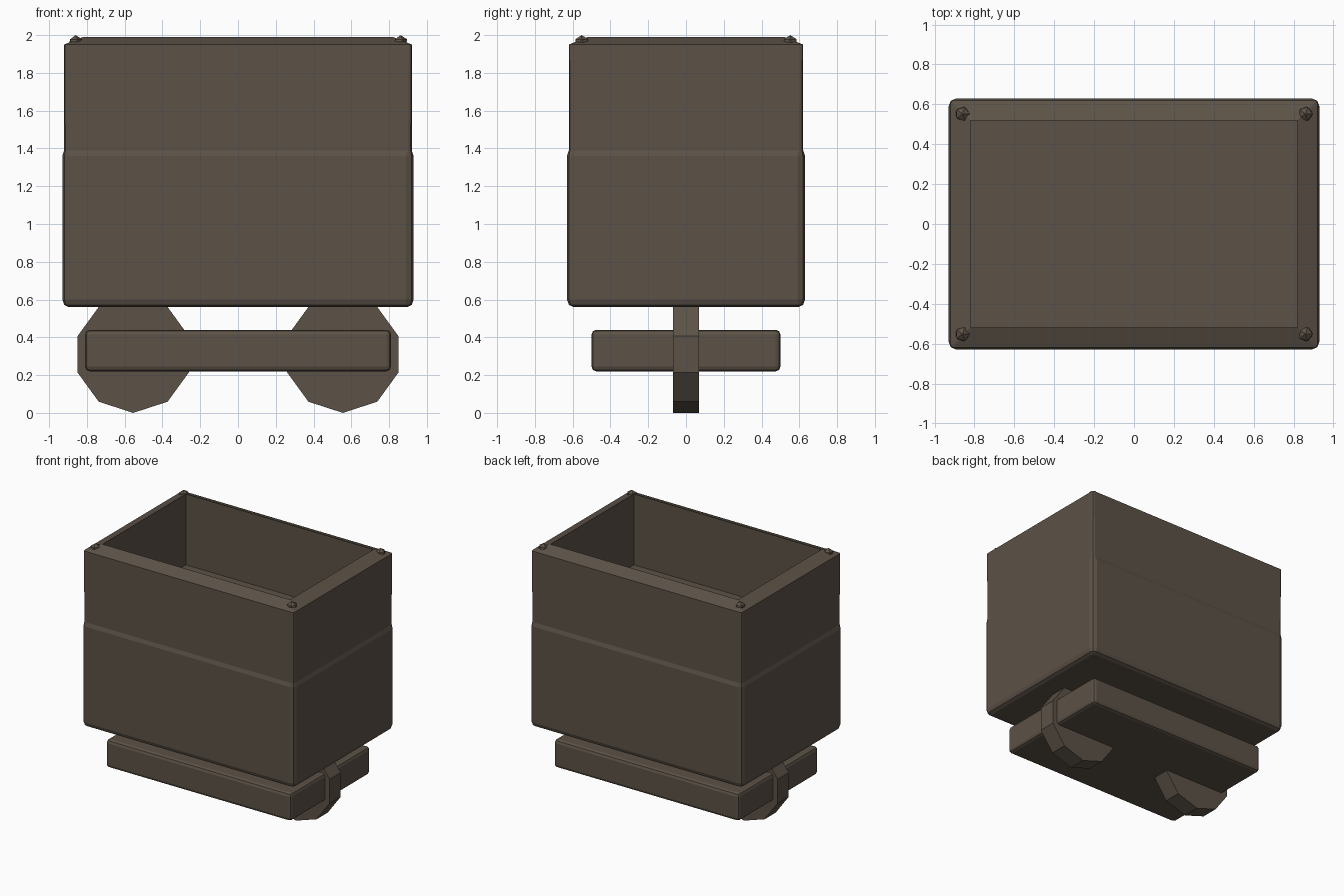
import bpy
import bmesh
import math
from mathutils import Matrix

cube = bpy.data.objects.get("Cube")
if cube:
    bpy.data.objects.remove(cube, do_unlink=True)

# Single dull brown colour
brown = bpy.data.materials.new("dull brown")
brown.use_nodes = True
colour = (0.107, 0.084, 0.063, 1)
brown.diffuse_color = colour
brown.node_tree.nodes["Principled BSDF"].inputs["Base Color"].default_value = colour


def finish(name, bm):
    bmesh.ops.recalc_face_normals(bm, faces=bm.faces)
    mesh = bpy.data.meshes.new(name)
    bm.to_mesh(mesh)
    bm.free()
    mesh.materials.append(brown)
    obj = bpy.data.objects.new(name, mesh)
    bpy.context.scene.collection.objects.link(obj)
    return obj


def rounded_ring(bm, hx, hy, z, c):
    """Rectangle ring with three points at each softened corner."""
    k = 0.29 * c
    corner = [(hx, hy - c), (hx - k, hy - k), (hx - c, hy)]
    points = []
    for sx, sy in ((1, 1), (-1, 1), (-1, -1), (1, -1)):
        order = corner if sx * sy > 0 else corner[::-1]
        points += [(sx * x, sy * y, z) for x, y in order]
    return [bm.verts.new(p) for p in points]


# Open tub: outside wall, step, sloped rim, inside wall and floor
bm = bmesh.new()
sections = [
    (0.895, 0.595, 0.56, 0.02),
    (0.92, 0.62, 0.572, 0.03),
    (0.93, 0.63, 0.60, 0.04),
    (0.93, 0.63, 1.36, 0.04),
    (0.92, 0.62, 1.39, 0.02),
    (0.92, 0.62, 1.95, 0.015),
    (0.82, 0.52, 1.99, 0.0),
    (0.82, 0.52, 1.43, 0.0),
]
rings = [rounded_ring(bm, *s) for s in sections]
for low, high in zip(rings, rings[1:]):
    for i in range(len(low)):
        j = (i + 1) % len(low)
        bm.faces.new((low[i], low[j], high[j], high[i]))
bm.faces.new(rings[0][::-1])
bm.faces.new(rings[-1])
bmesh.ops.remove_doubles(bm, verts=bm.verts, dist=0.0005)
finish("tub", bm)

# Chassis slab
bm = bmesh.new()
bmesh.ops.create_cube(bm, size=1, matrix=Matrix.Translation((0, 0, 0.33))
                      @ Matrix.Diagonal((1.62, 1.0, 0.22, 1)))
slab = finish("chassis", bm)
bevel = slab.modifiers.new("soft edges", "BEVEL")
bevel.width = 0.025
bevel.segments = 2

for side, label in ((1, "left"), (-1, "right")):
    # Ten-sided wheel with a vertex pointing down
    bm = bmesh.new()
    ring = [(0.31 * math.sin(math.tau * i / 10), 0.31 * math.cos(math.tau * i / 10))
            for i in range(10)]
    face = bm.faces.new([bm.verts.new((side * 0.555 + x, -0.07, 0.31 + z))
                         for x, z in ring])
    made = bmesh.ops.extrude_face_region(bm, geom=[face])["geom"]
    bmesh.ops.translate(bm, vec=(0, 0.14, 0),
                        verts=[v for v in made if isinstance(v, bmesh.types.BMVert)])
    if not face.is_valid or len(bm.faces) < 12:
        bmesh.ops.holes_fill(bm, edges=bm.edges)
    finish(label + "_wheel", bm)

    # Small faceted rivets on the rim corners
    for end, where in ((-1, "front"), (1, "back")):
        bm = bmesh.new()
        bmesh.ops.create_icosphere(bm, subdivisions=1, radius=0.04)
        bmesh.ops.translate(bm, verts=bm.verts, vec=(side * 0.86, end * 0.552, 1.96))
        finish(f"{label}_{where}_rivet", bm)
